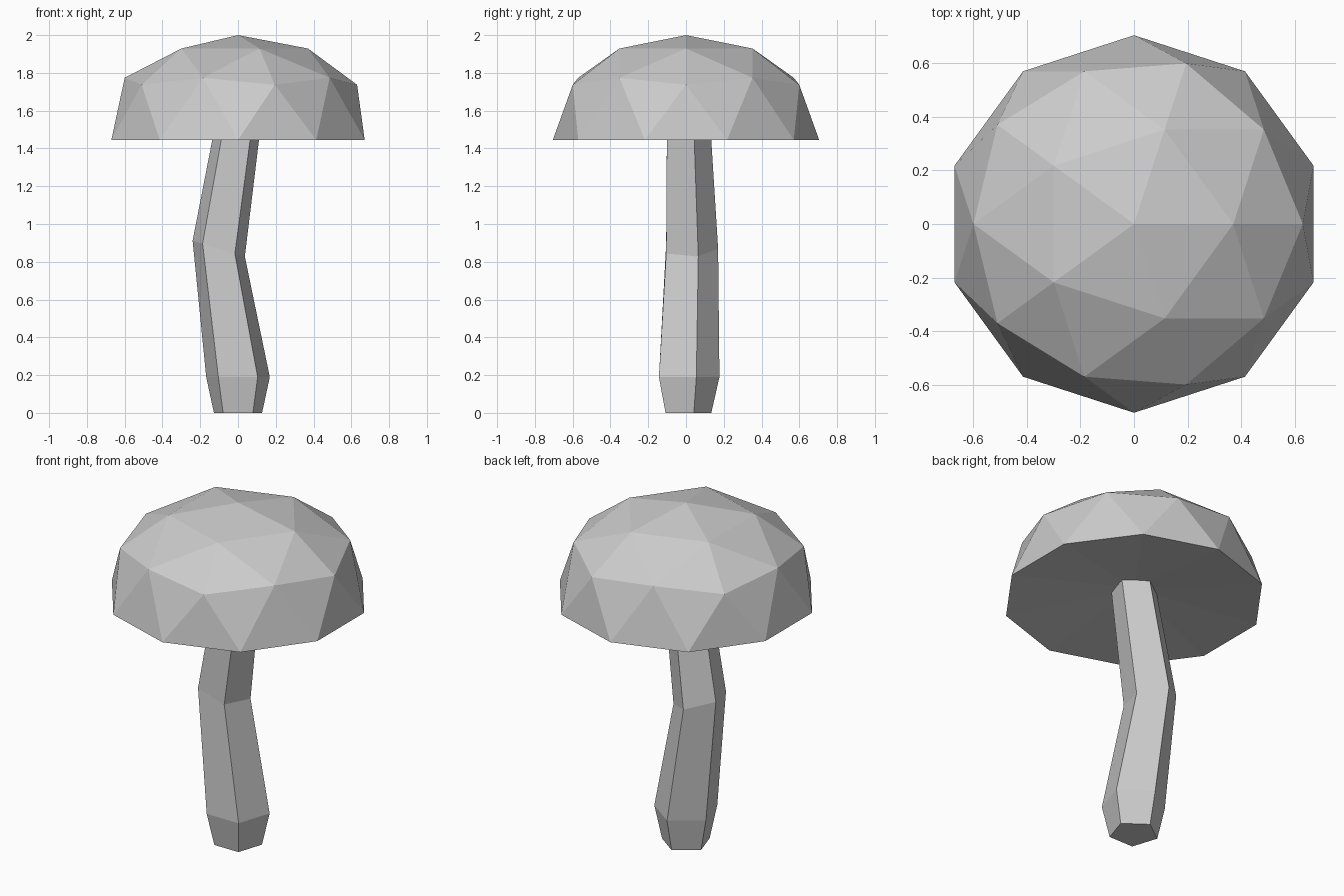
import bpy
import bmesh
import math
from mathutils import Matrix, Vector

default_cube = bpy.data.objects.get("Cube")
if default_cube:
    bpy.data.objects.remove(default_cube, do_unlink=True)

# One plain grey for the whole model
grey = bpy.data.materials.new("light_grey")
grey.use_nodes = True
colour = (0.6, 0.6, 0.6, 1.0)
grey.diffuse_color = colour
grey.node_tree.nodes["Principled BSDF"].inputs["Base Color"].default_value = colour


def finish(bm, name):
    """Turn a bmesh into a flat-shaded, grey object."""
    bmesh.ops.recalc_face_normals(bm, faces=bm.faces)
    mesh = bpy.data.meshes.new(name)
    bm.to_mesh(mesh)
    bm.free()
    mesh.materials.append(grey)
    obj = bpy.data.objects.new(name, mesh)
    bpy.context.collection.objects.link(obj)
    return obj


# Cap: upper half of a low-poly sphere, squashed, with the rim pulled down
CAP_RADIUS, CAP_HEIGHT, CAP_CENTRE, RIM_Z = 0.705, 0.476, 1.524, 1.445
bm = bmesh.new()
bmesh.ops.create_icosphere(bm, subdivisions=2, radius=1)
lower = [v for v in bm.verts if v.co.z < -0.01]
bmesh.ops.delete(bm, geom=lower, context='VERTS')
for v in bm.verts:
    on_rim = v.co.z < 0.01
    v.co.x *= CAP_RADIUS
    v.co.y *= CAP_RADIUS
    v.co.z = RIM_Z if on_rim else CAP_CENTRE + CAP_HEIGHT * v.co.z

# Underside: shallow hollow fan rising to the middle
hub = bm.verts.new((0, 0, CAP_CENTRE - 0.005))
for edge in [e for e in bm.edges if e.is_boundary]:
    bm.faces.new((*edge.verts, hub))
finish(bm, "mushroom_cap")

# Stem: five-sided rings along a bent path (centre, radius, tilt in degrees)
SIDES = 5
stem_rings = [
    ((0, 0, 0), 0.134, 0),
    ((0, 0, 0.19), 0.177, 0),
    ((-0.102, 0.018, 0.87), 0.152, 17),
    ((0.012, 0, 1.6), 0.124, 0),
]
bm = bmesh.new()
rings = []
for centre, radius, tilt in stem_rings:
    turn = Matrix.Rotation(math.radians(tilt), 3, 'Y')
    ring = []
    for i in range(SIDES):
        a = math.pi / 2 + math.tau * i / SIDES
        point = turn @ Vector((radius * math.cos(a), radius * math.sin(a), 0))
        ring.append(bm.verts.new(Vector(centre) + point))
    rings.append(ring)
for low, high in zip(rings, rings[1:]):
    for i in range(SIDES):
        j = (i + 1) % SIDES
        bm.faces.new((low[i], low[j], high[j], high[i]))
bm.faces.new(rings[0][::-1])
bm.faces.new(rings[-1])
finish(bm, "mushroom_stem")
